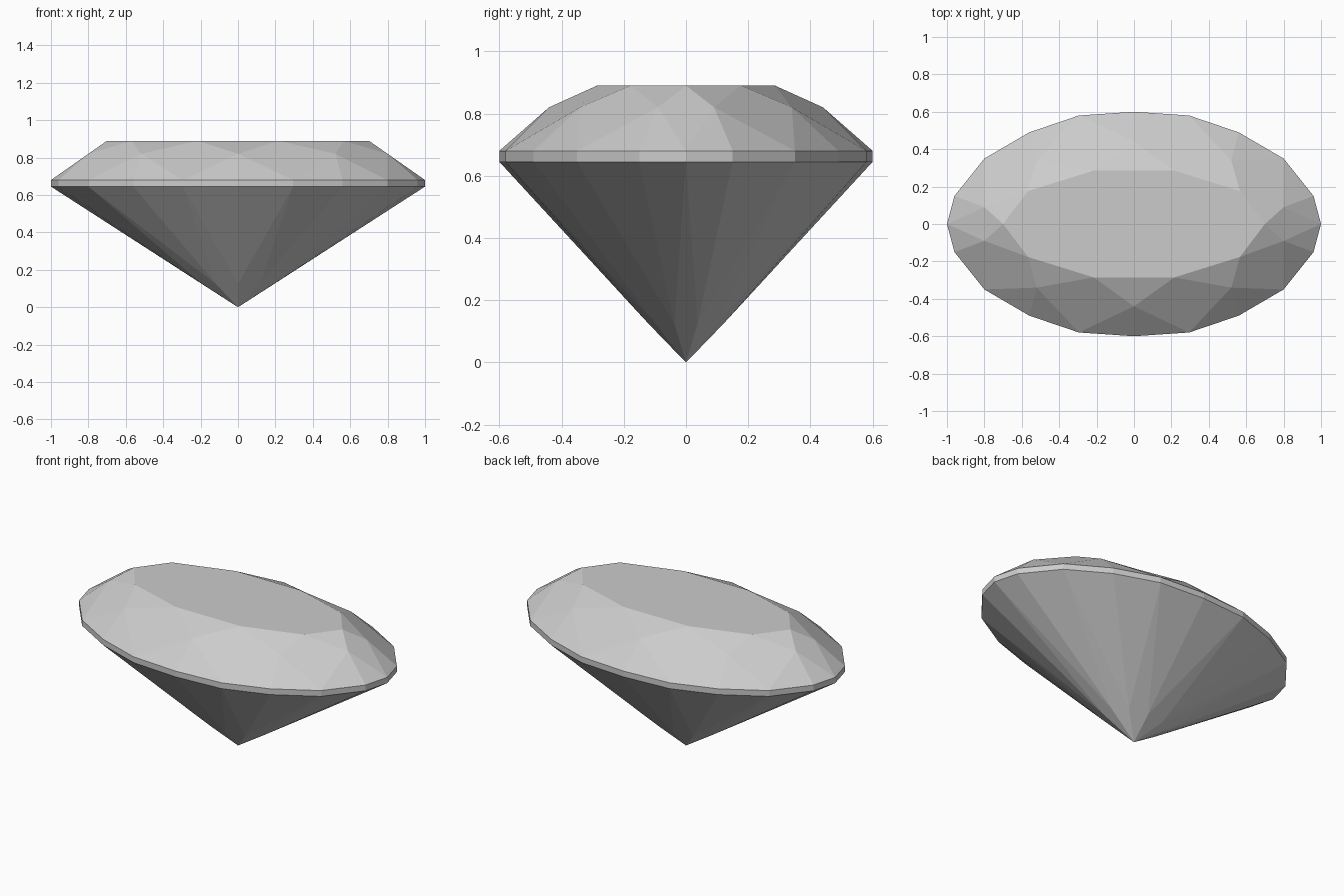
import bpy
import bmesh
from math import cos, sin, pi

if "Cube" in bpy.data.objects:
    bpy.data.objects.remove(bpy.data.objects["Cube"], do_unlink=True)

SIDES = 10               # main facets around the stone
GIRDLE_LOW, GIRDLE_HIGH, BREAK_Z, TABLE_Z = 0.645, 0.68, 0.82, 0.89


def mirrored_ring(quarter):
    """Complete a quarter outline (from +x to +y) into a full loop."""
    half = quarter + [(-x, y) for x, y in quarter[-2::-1]]
    return half + [(x, -y) for x, y in half[-2:0:-1]]


def oval(rx, ry, turn=0.0):
    return [(rx * cos(2 * pi * (i + turn) / SIDES), ry * sin(2 * pi * (i + turn) / SIDES))
            for i in range(SIDES)]


# Outlines of the stone at each level
girdle = mirrored_ring([(1, 0), (0.96, 0.15), (0.8, 0.35), (0.56, 0.49), (0.295, 0.58), (0, 0.6)])
table = oval(0.7, 0.3)
# Crown break points sit halfway between the table corners
right_half = [(0.8, -0.09), (0.8, 0.09), (0.52, 0.34), (0, 0.44)]
breaks = right_half[1:] + [(-x, y) for x, y in right_half[2:0:-1]]
breaks += [(-x, -y) for x, y in breaks]
tips = oval(0.2, 0.12, 0.5)

bm = bmesh.new()


def ring(points, z):
    return [bm.verts.new((x, y, z)) for x, y in points]


top, mid = ring(table, TABLE_Z), ring(breaks, BREAK_Z)
upper, lower = ring(girdle, GIRDLE_HIGH), ring(girdle, GIRDLE_LOW)
tip = ring(tips, 0.124)
culet = bm.verts.new((0, 0, 0))

# Flat table
bm.faces.new(top)
for i in range(SIDES):
    j, a = (i + 1) % SIDES, 2 * i
    b, c = a + 1, (a + 2) % (2 * SIDES)
    # Crown: star, kite and two girdle facets
    bm.faces.new((top[i], mid[i], top[j]))
    bm.faces.new((top[i], mid[i - 1], upper[a], mid[i]))
    bm.faces.new((mid[i], upper[a], upper[b]))
    bm.faces.new((mid[i], upper[b], upper[c]))
    # Girdle band
    bm.faces.new((upper[a], lower[a], lower[b], upper[b]))
    bm.faces.new((upper[b], lower[b], lower[c], upper[c]))
    # Pavilion: two long girdle facets and a main kite
    bm.faces.new((lower[a], tip[i], lower[b]))
    bm.faces.new((lower[b], tip[i], lower[c]))
    bm.faces.new((lower[a], tip[i - 1], culet, tip[i]))
bmesh.ops.recalc_face_normals(bm, faces=bm.faces)

mesh = bpy.data.meshes.new("oval_cut_gem")
bm.to_mesh(mesh)
bm.free()
gem = bpy.data.objects.new("oval_cut_gem", mesh)
bpy.context.collection.objects.link(gem)

# Pale grey stone
stone = bpy.data.materials.new("pale_grey_stone")
stone.use_nodes = True
colour = (0.6, 0.6, 0.6, 1)
stone.diffuse_color = colour
stone.node_tree.nodes["Principled BSDF"].inputs["Base Color"].default_value = colour
mesh.materials.append(stone)
